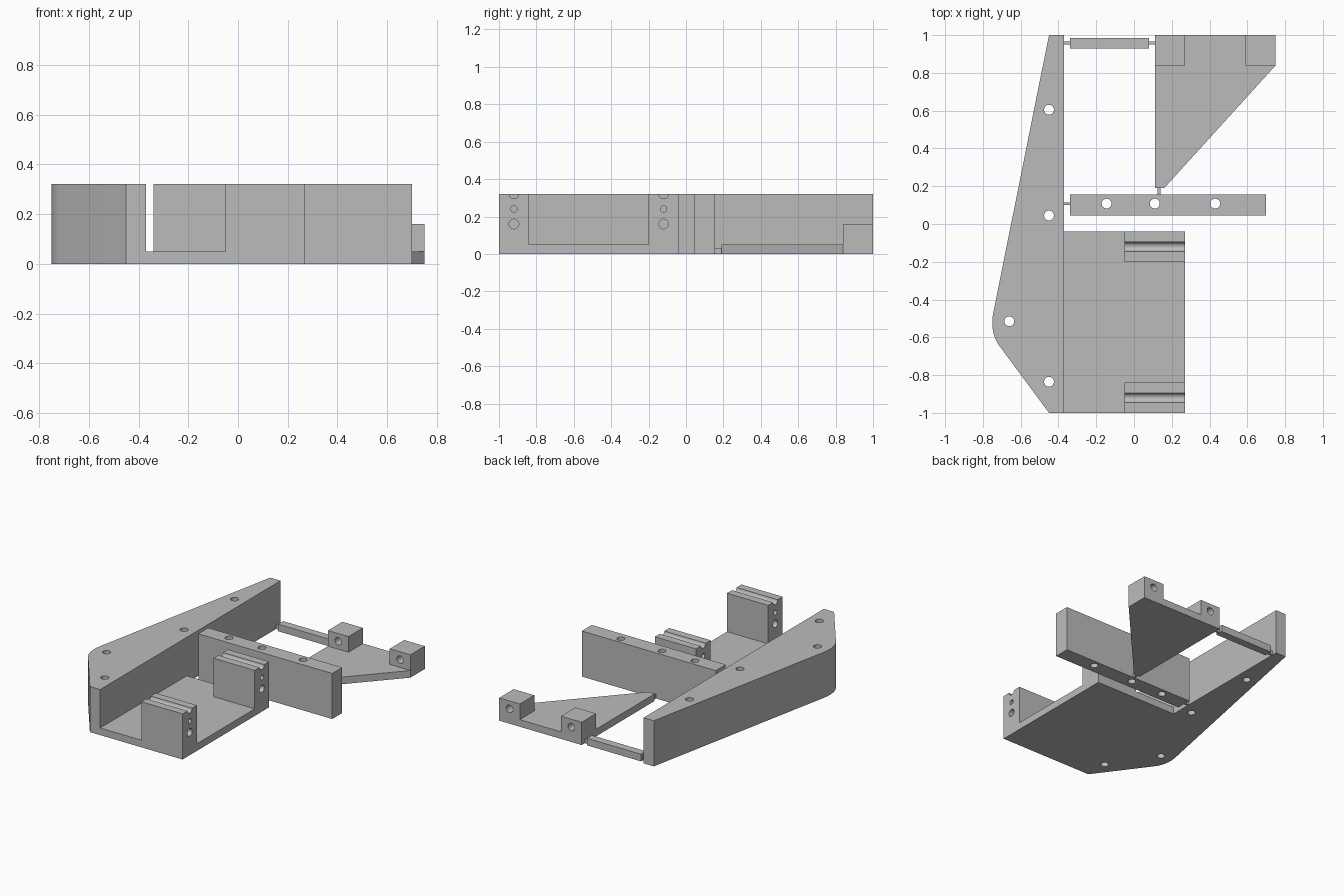
import bpy, bmesh, math
from mathutils import Matrix, Vector

if "Cube" in bpy.data.objects:
    bpy.data.objects.remove(bpy.data.objects["Cube"], do_unlink=True)

grey = bpy.data.materials.new("plain_grey")
grey.use_nodes = True
COLOUR = (0.5, 0.5, 0.5, 1)
grey.diffuse_color = COLOUR
grey.node_tree.nodes["Principled BSDF"].inputs["Base Color"].default_value = COLOUR

HEIGHT, PLATE, LUG, TAB = 0.32, 0.05, 0.16, 0.03


def finish(name, bm):
    bmesh.ops.recalc_face_normals(bm, faces=bm.faces)
    mesh = bpy.data.meshes.new(name)
    bm.to_mesh(mesh)
    bm.free()
    mesh.materials.append(grey)
    ob = bpy.data.objects.new(name, mesh)
    bpy.context.scene.collection.objects.link(ob)
    return ob


def prism(name, outline, z0, z1):
    bm = bmesh.new()
    face = bm.faces.new([bm.verts.new((x, y, z0)) for x, y in outline])
    ext = bmesh.ops.extrude_face_region(bm, geom=[face])
    top = [v for v in ext["geom"] if isinstance(v, bmesh.types.BMVert)]
    bmesh.ops.translate(bm, verts=top, vec=(0, 0, z1 - z0))
    return finish(name, bm)


def box(name, x0, x1, y0, y1, z0, z1):
    return prism(name, [(x0, y0), (x1, y0), (x1, y1), (x0, y1)], z0, z1)


def combine(target, tool, operation):
    mod = target.modifiers.new("combine", "BOOLEAN")
    mod.operation, mod.object, mod.solver = operation, tool, "EXACT"
    with bpy.context.temp_override(object=target, active_object=target):
        bpy.ops.object.modifier_apply(modifier=mod.name)
    bpy.data.objects.remove(tool, do_unlink=True)


def drill(target, centre, radius, axis, length=1.0):
    bm = bmesh.new()
    turn = Vector((0, 0, 1)).rotation_difference(Vector(axis)).to_matrix().to_4x4()
    bmesh.ops.create_cone(bm, cap_ends=True, segments=32, radius1=radius, radius2=radius,
                          depth=length, matrix=Matrix.Translation(centre) @ turn)
    combine(target, finish("drill_cutter", bm), "DIFFERENCE")


X, Y, Z = (1, 0, 0), (0, 1, 0), (0, 0, 1)

# Tapered side wall with a rounded outer corner
a, b, c = Vector((-0.747, -0.48)), Vector((-0.76, -0.57)), Vector((-0.72, -0.635))
corner = [a.lerp(b, t / 8).lerp(b.lerp(c, t / 8), t / 8) for t in range(9)]
outline = [(-0.37, -1), (-0.37, 1), (-0.45, 1)] + [tuple(p) for p in corner] + [(-0.45, -1)]
wall = prism("side_wall", outline, 0, HEIGHT)
for x, y in ((-0.45, 0.605), (-0.45, 0.045), (-0.66, -0.515), (-0.45, -0.835)):
    drill(wall, (x, y, HEIGHT / 2), 0.026, Z)

# Tray with two grooved and bored bearing blocks
tray = box("tray", -0.37, 0.27, -1, -0.04, 0, PLATE)
for y in (-0.92, -0.12):
    combine(tray, box("bearing_block", -0.05, 0.27, y - 0.08, y + 0.08, 0, HEIGHT), "UNION")
    for z, radius in ((0.32, 0.025), (0.24, 0.017), (0.16, 0.026)):
        drill(tray, (0.11, y, z), radius, X, 0.5)

# Upright cross bar
bar = box("cross_bar", -0.34, 0.70, 0.045, 0.155, 0, HEIGHT)
for x in (-0.145, 0.11, 0.43):
    drill(bar, (x, 0.108, HEIGHT / 2), 0.026, Z)

# Triangular arm with two bored lugs
arm = prism("arm_plate", [(0.11, 0.19), (0.16, 0.19), (0.75, 0.84), (0.75, 1), (0.11, 1)], 0, PLATE)
for x in (0.19, 0.67):
    combine(arm, box("lug", x - 0.08, x + 0.08, 0.84, 1, 0, LUG), "UNION")
    drill(arm, (x, 0.92, 0.105), 0.026, Y, 0.3)

# Thin link rod and the small joining tabs
rod = box("link_rod", -0.34, 0.08, 0.93, 0.985, 0, PLATE)
tabs = [
    box("rod_wall_tab", -0.37, -0.34, 0.95, 0.965, 0, TAB),
    box("rod_arm_tab", 0.08, 0.11, 0.95, 0.965, 0, TAB),
    box("bar_wall_tab", -0.37, -0.34, 0.1, 0.115, 0, TAB),
    box("bar_arm_tab", 0.125, 0.14, 0.155, 0.19, 0, TAB),
]

# Smooth bores and rounded corner, crisp edges elsewhere
bpy.ops.object.select_all(action="DESELECT")
parts = [wall, tray, bar, arm, rod] + tabs
for ob in parts:
    ob.select_set(True)
bpy.context.view_layer.objects.active = wall
bpy.ops.object.shade_smooth_by_angle(angle=math.radians(30))
